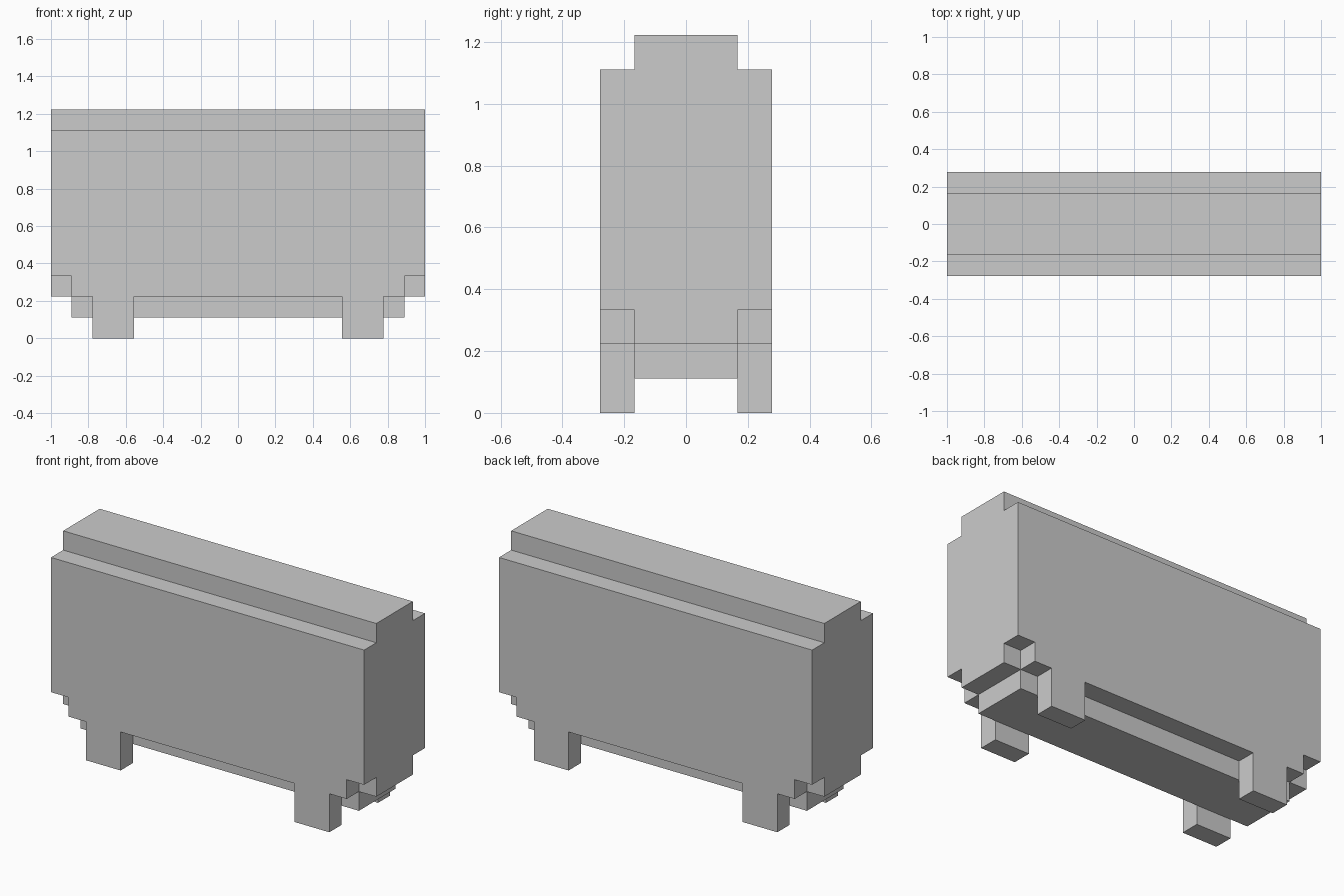
import bpy
import bmesh

if "Cube" in bpy.data.objects:
    bpy.data.objects.remove(bpy.data.objects["Cube"])

U = 1 / 9  # the model sits on a grid of 18 x 5 x 11 blocks


def extrude_profile(name, half_profile, y0, y1):
    """Mirror a right-half x/z outline across x = 0 and extrude it along y."""
    outline = half_profile + [(-x, z) for x, z in reversed(half_profile)]
    add_prism(name, outline, y0, y1)


def add_prism(name, outline, y0, y1):
    bm = bmesh.new()
    face = bm.faces.new([bm.verts.new((x * U, y0 * U, z * U)) for x, z in outline])
    new = bmesh.ops.extrude_face_region(bm, geom=[face])["geom"]
    verts = [g for g in new if isinstance(g, bmesh.types.BMVert)]
    bmesh.ops.translate(bm, verts=verts, vec=(0, (y1 - y0) * U, 0))
    bmesh.ops.recalc_face_normals(bm, faces=bm.faces)
    mesh = bpy.data.meshes.new(name)
    bm.to_mesh(mesh)
    bm.free()
    bpy.context.collection.objects.link(bpy.data.objects.new(name, mesh))


# Central body: full height, stepped underside at both ends
extrude_profile("body_core", [(8, 1), (8, 2), (9, 2), (9, 11)], -1.5, 1.5)

# Thinner side panels and their feet, front and back
for side, y0, y1 in (("front", -2.5, -1.5), ("back", 1.5, 2.5)):
    extrude_profile(f"{side}_panel", [(8, 2), (8, 3), (9, 3), (9, 10)], y0, y1)
    for end, x0, x1 in (("left", -7, -5), ("right", 5, 7)):
        add_prism(f"{side}_{end}_foot", [(x0, 0), (x1, 0), (x1, 2), (x0, 2)], y0, y1)
